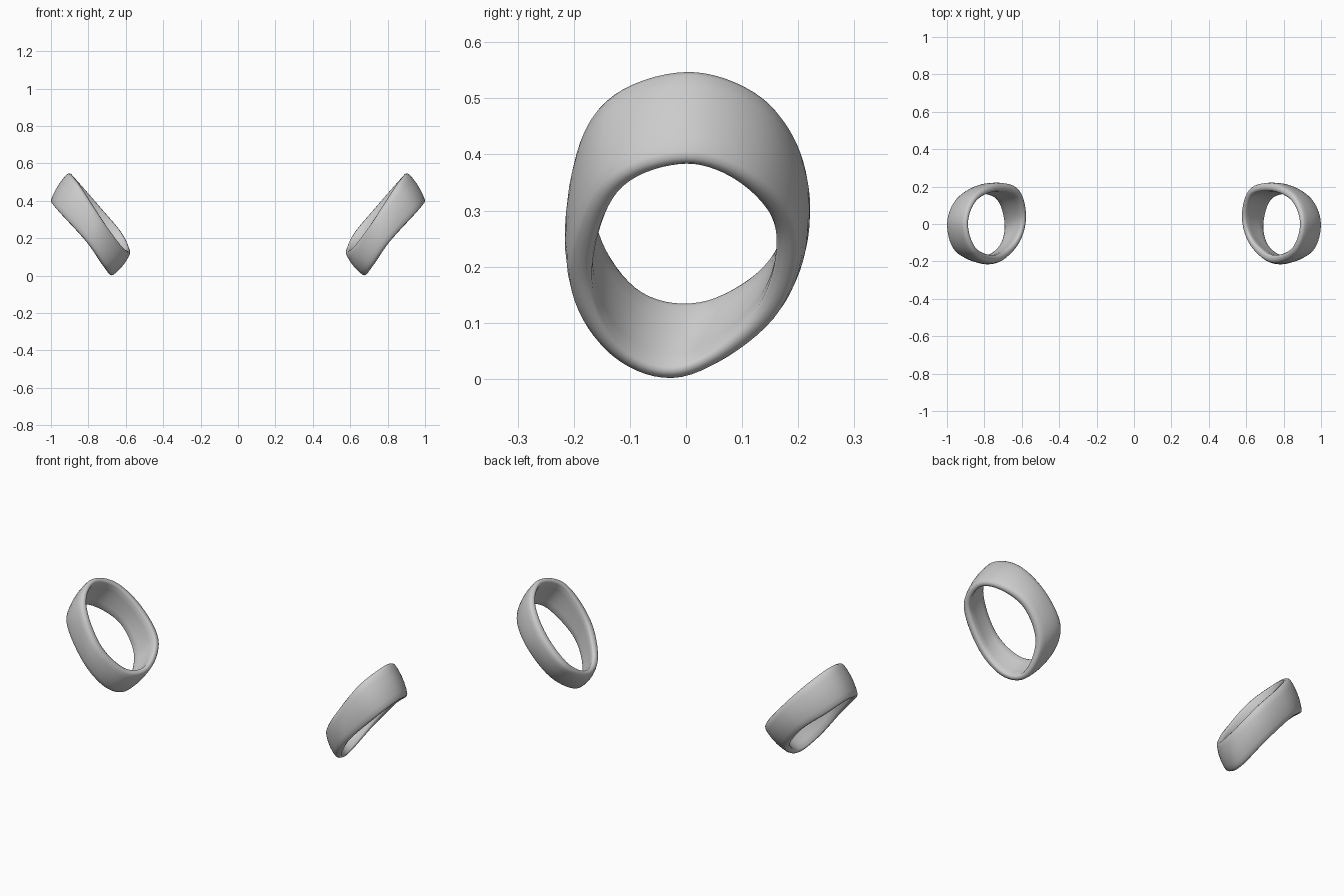
import bpy, bmesh, math
from mathutils import Vector

if "Cube" in bpy.data.objects:
    bpy.data.objects.remove(bpy.data.objects["Cube"])

# Rim key points, going round from the top of the +x cuff
UPPER = [(.895, 0, .545), (.848, .14, .492), (.735, .203, .362), (.618, .178, .222),
         (.582, .04, .135), (.625, -.10, .16), (.732, -.19, .308), (.847, -.148, .482)]
LOWER = [(.993, 0, .386), (.948, .12, .342), (.838, .185, .248), (.728, .142, .108),
         (.685, -.01, .007), (.717, -.135, .05), (.808, -.193, .178), (.952, -.135, .335)]
SEGMENTS = 72
BULGE = .010


def loop_point(keys, t):
    """Closed Catmull-Rom curve through the key points, t in 0..1."""
    n = len(keys)
    i, f = int(t * n), t * n - int(t * n)
    a, b, c, d = (Vector(keys[(i + k) % n]) for k in (-1, 0, 1, 2))
    return .5 * (2 * b + (c - a) * f + (2 * a - 5 * b + 4 * c - d) * f * f
                 + (3 * b - a - 3 * c + d) * f ** 3)


# Wall section: (position along width, depth into wall), rounded at both rims
SECTION = [(.02, .15), (.07, .03), (.2, 0), (.4, 0), (.6, 0), (.8, 0), (.93, .03), (.98, .15),
           (1, .45), (.98, .75), (.93, .88), (.75, 1), (.5, 1), (.25, 1), (.07, .88), (.02, .75), (0, .45)]

bm = bmesh.new()
center = sum((Vector(p) for p in UPPER + LOWER), Vector()) / 16
rings = []
for s in range(SEGMENTS):
    t = s / SEGMENTS
    u, l = loop_point(UPPER, t), loop_point(LOWER, t)
    tangent = loop_point(UPPER, (t + .01) % 1) + loop_point(LOWER, (t + .01) % 1) - u - l
    normal = tangent.cross(l - u).normalized()
    if normal.dot((u + l) / 2 - center) < 0:
        normal.negate()
    thick = .034 + .014 * ((u.y + l.y) / .4) ** 2   # thicker wall at front and back
    rings.append([bm.verts.new(u.lerp(l, w) + normal * (BULGE * math.sin(math.pi * w) + .014 - thick * d))
                  for w, d in SECTION])

# Bridge neighbouring sections into a closed band
m = len(SECTION)
for s in range(SEGMENTS):
    a, b = rings[s], rings[(s + 1) % SEGMENTS]
    for k in range(m):
        bm.faces.new((a[k], a[(k + 1) % m], b[(k + 1) % m], b[k]))
bmesh.ops.recalc_face_normals(bm, faces=bm.faces)
for f in bm.faces:
    f.smooth = True
mesh = bpy.data.meshes.new("cuff_pair")
bm.to_mesh(mesh)
bm.free()
cuffs = bpy.data.objects.new("cuff_pair", mesh)
bpy.context.collection.objects.link(cuffs)

# Opposite cuff
mirror = cuffs.modifiers.new("mirror", 'MIRROR')
mirror.use_mirror_merge = False
